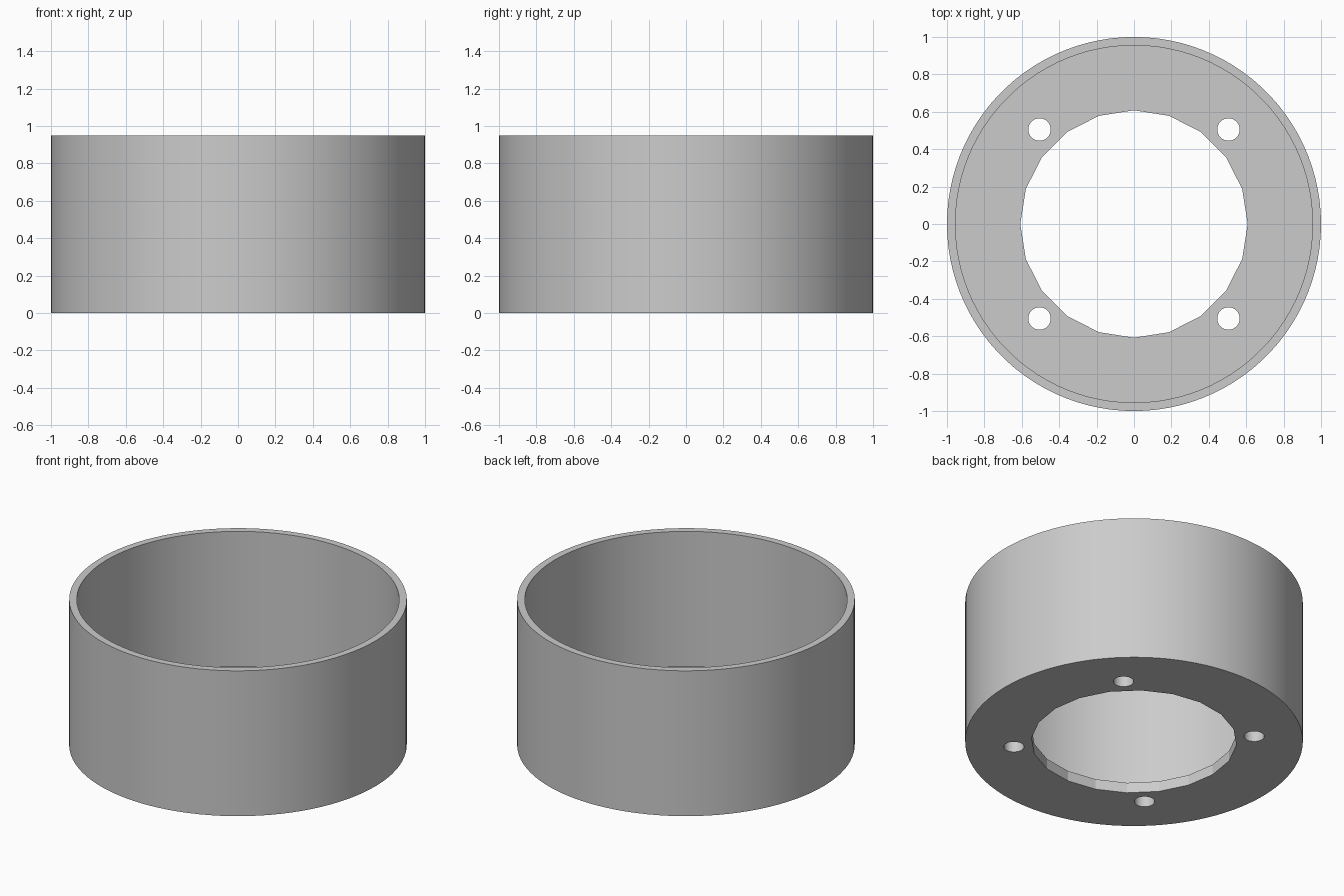
import bpy
import math

default = bpy.data.objects.get("Cube")
if default:
    bpy.data.objects.remove(default, do_unlink=True)

HEIGHT = 0.95
FLOOR = 0.068
BOLT = 0.505

grey = bpy.data.materials.new("plain grey")
grey.use_nodes = True
colour = (0.6, 0.6, 0.6, 1)
grey.diffuse_color = colour
grey.node_tree.nodes["Principled BSDF"].inputs["Base Color"].default_value = colour


def cylinder(name, radius, bottom, top, sides, x=0, y=0):
    """Upright cylinder with a vertex on the +y axis."""
    bpy.ops.mesh.primitive_cylinder_add(
        vertices=sides, radius=radius, depth=top - bottom,
        location=(x, y, (bottom + top) / 2))
    obj = bpy.context.object
    obj.name = name
    obj.data.materials.append(grey)
    return obj


# Open cup body
cup = cylinder("round_cup", 1, 0, HEIGHT, 100)

# Cutters: inside bore, faceted floor opening, four screw holes
cutters = [
    cylinder("bore_cutter", 0.955, FLOOR, HEIGHT + 0.2, 100),
    cylinder("floor_opening_cutter", 0.608, -0.2, FLOOR + 0.2, 20),
]
for sx in (-1, 1):
    for sy in (-1, 1):
        cutters.append(cylinder("screw_hole_cutter", 0.06, -0.2, FLOOR + 0.2,
                                32, sx * BOLT, sy * BOLT))

for cutter in cutters:
    cut = cup.modifiers.new(cutter.name, "BOOLEAN")
    cut.operation = "DIFFERENCE"
    cut.solver = "EXACT"
    cut.object = cutter

# Apply the cuts and remove the cutters
bpy.ops.object.select_all(action="DESELECT")
cup.select_set(True)
bpy.context.view_layer.objects.active = cup
for modifier in list(cup.modifiers):
    bpy.ops.object.modifier_apply(modifier=modifier.name)
for cutter in cutters:
    bpy.data.objects.remove(cutter, do_unlink=True)

# Smooth the fine walls, keep rims and the faceted opening crisp
bpy.ops.object.shade_smooth_by_angle(angle=math.radians(15))
